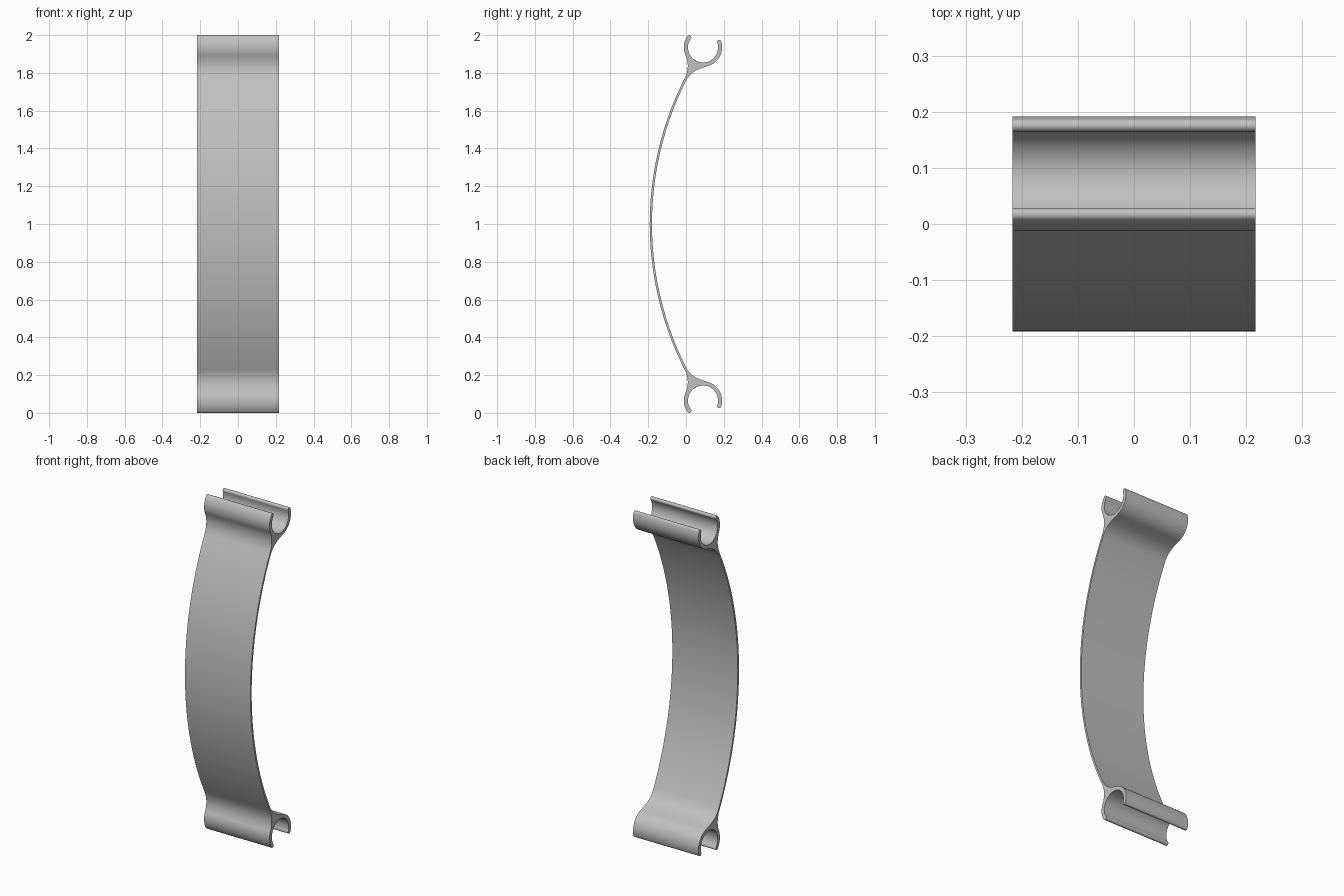
import bpy, bmesh, math
from mathutils import Vector

if "Cube" in bpy.data.objects:
    bpy.data.objects.remove(bpy.data.objects["Cube"])

WIDTH = 0.433
RING_Y, RING_Z = 0.09, 1.935      # centre of upper clip
R_IN, R_OUT = 0.0795, 0.1015
BOW_Y, BOW_R, BOW_T = 1.508, 1.70, 0.012


def arc(cy, cz, r, a0, a1, n):
    """Points on an arc in the YZ plane, angles in degrees."""
    out = []
    for i in range(n + 1):
        a = math.radians(a0 + (a1 - a0) * i / n)
        out.append(Vector((cy + r * math.cos(a), cz + r * math.sin(a))))
    return out


def fillet(p0, t0, p3, t3, d, n=12):
    """Bezier blend leaving p0 along t0 and arriving at p3 along t3."""
    p1, p2 = p0 + t0.normalized() * d, p3 - t3.normalized() * d
    out = []
    for i in range(n + 1):
        t = i / n
        s = 1 - t
        out.append(p0 * s**3 + p1 * 3 * s * s * t + p2 * 3 * s * t * t + p3 * t**3)
    return out


def bow(r, z_end):
    """Half of the bow strip, from mid height up to z_end."""
    end = 180 - math.degrees(math.asin((z_end - 1) / r))
    return arc(BOW_Y, 1.0, r, 180, end, 24)


def ring_tip(a, start, stop):
    """Rounded end of the clip at ring angle a."""
    mid, r = (R_IN + R_OUT) / 2, (R_OUT - R_IN) / 2
    c = arc(RING_Y, RING_Z, mid, a, a, 1)[0]
    return arc(c.x, c.y, r, start, stop, 8)


# Upper half outline, counter-clockwise
TIP_A, TIP_B = 19, -216.4
inner = bow(BOW_R - BOW_T, 1.75)
outer = bow(BOW_R, 1.77)[::-1]
lip = arc(RING_Y, RING_Z, R_OUT, -75, TIP_A, 24)
back = arc(RING_Y, RING_Z, R_OUT, TIP_B, -155, 16)
half = inner[:]
half += fillet(inner[-1], inner[-1] - inner[-2], lip[0], lip[1] - lip[0], 0.06)
half += lip
half += ring_tip(TIP_A, TIP_A, TIP_A + 180)
half += arc(RING_Y, RING_Z, R_IN, TIP_A, TIP_B, 56)
half += ring_tip(TIP_B, TIP_B - 180, TIP_B)
half += back
half += fillet(back[-1], back[-1] - back[-2], outer[0], outer[1] - outer[0], 0.045)
half += outer

# Mirror about mid height to close the outline, dropping repeated points
full = half + [Vector((p.x, 2 - p.y)) for p in reversed(half)]
outline = []
for p in full:
    if not outline or (p - outline[-1]).length > 1e-5:
        outline.append(p)
if (outline[0] - outline[-1]).length < 1e-5:
    outline.pop()

# Extrude the profile across the width
bm = bmesh.new()
face = bm.faces.new([bm.verts.new((-WIDTH / 2, p.x, p.y)) for p in outline])
ext = bmesh.ops.extrude_face_region(bm, geom=[face], use_keep_orig=True)
moved = [v for v in ext["geom"] if isinstance(v, bmesh.types.BMVert)]
bmesh.ops.translate(bm, verts=moved, vec=(WIDTH, 0, 0))
bmesh.ops.recalc_face_normals(bm, faces=bm.faces)
mesh = bpy.data.meshes.new("bowed_clip_strip")
bm.to_mesh(mesh)
bm.free()

grey = bpy.data.materials.new("plain grey")
grey.diffuse_color = (0.53, 0.53, 0.53, 1)
grey.use_nodes = True
grey.node_tree.nodes["Principled BSDF"].inputs["Base Color"].default_value = grey.diffuse_color
mesh.materials.append(grey)

strip = bpy.data.objects.new("bowed_clip_strip", mesh)
bpy.context.collection.objects.link(strip)
bpy.context.view_layer.objects.active = strip
strip.select_set(True)
bpy.ops.object.shade_smooth_by_angle(angle=math.radians(35))
